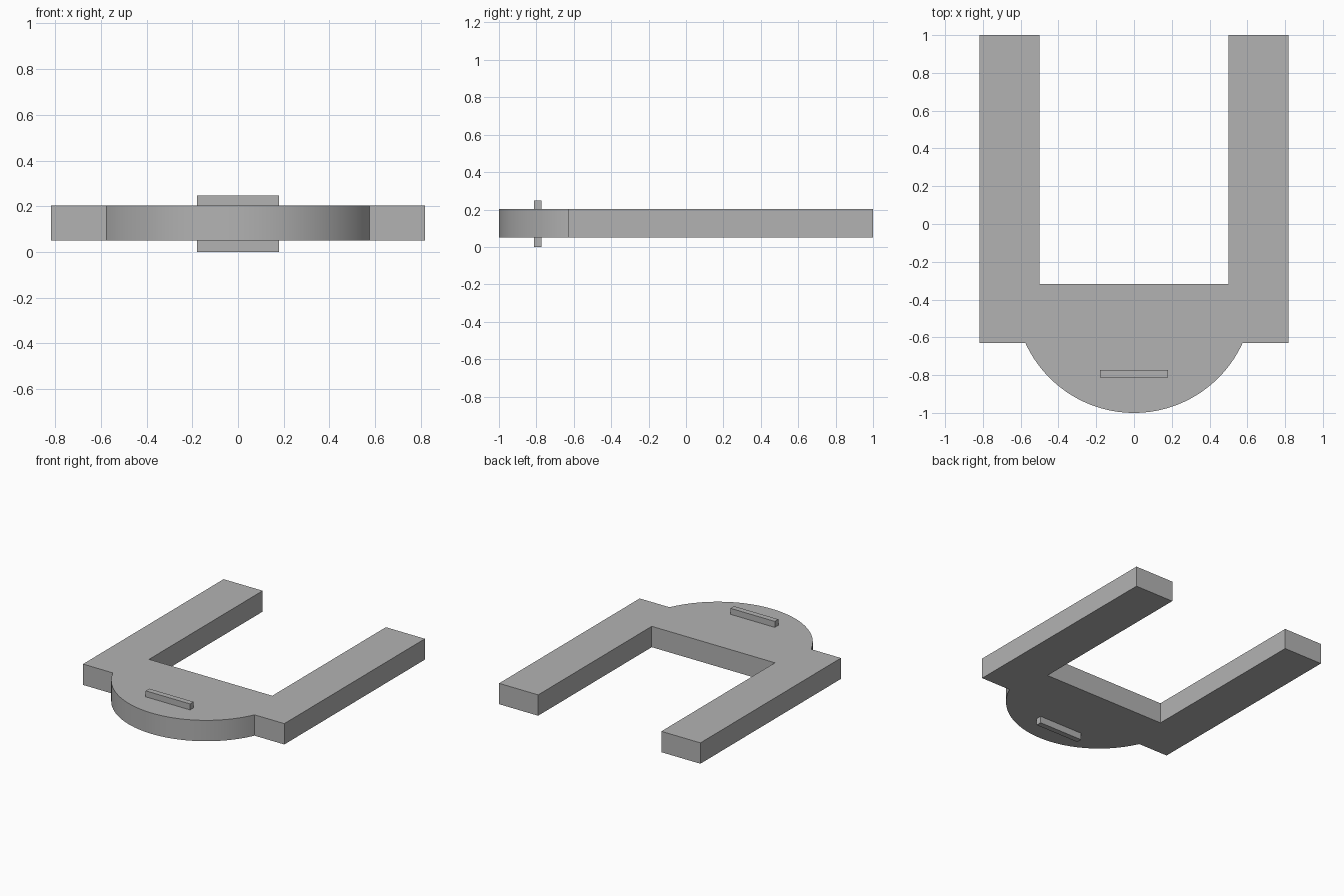
import bpy, bmesh, math

cube = bpy.data.objects.get("Cube")
if cube:
    bpy.data.objects.remove(cube, do_unlink=True)

grey = bpy.data.materials.new("plain grey")
grey.use_nodes = True
colour = (0.45, 0.45, 0.45, 1)
grey.diffuse_color = colour
grey.node_tree.nodes["Principled BSDF"].inputs["Base Color"].default_value = colour


def extrude_profile(name, points, bottom, top):
    """Solid plate from a counter-clockwise outline."""
    bm = bmesh.new()
    face = bm.faces.new([bm.verts.new((x, y, bottom)) for x, y in points])
    result = bmesh.ops.extrude_face_region(bm, geom=[face])
    verts = [g for g in result["geom"] if isinstance(g, bmesh.types.BMVert)]
    bmesh.ops.translate(bm, verts=verts, vec=(0, 0, top - bottom))
    bmesh.ops.recalc_face_normals(bm, faces=bm.faces)
    mesh = bpy.data.meshes.new(name)
    bm.to_mesh(mesh)
    bm.free()
    mesh.materials.append(grey)
    obj = bpy.data.objects.new(name, mesh)
    bpy.context.collection.objects.link(obj)
    bpy.ops.object.select_all(action="DESELECT")
    obj.select_set(True)
    bpy.context.view_layer.objects.active = obj
    bpy.ops.object.shade_smooth_by_angle(angle=math.radians(30))
    return obj


# Forked plate: two prongs, a crossbar and a rounded nose
outer, inner, shoulder, crossbar = 0.817, 0.5, -0.63, -0.317
nose_half, nose_depth = 0.575, 1 + shoulder
radius = (nose_half ** 2 + nose_depth ** 2) / (2 * nose_depth)
sweep = math.asin(nose_half / radius)
steps = 48
nose = []
for i in range(steps + 1):
    a = sweep * (2 * i / steps - 1)
    nose.append((radius * math.sin(a), radius - 1 - radius * math.cos(a)))
right_side = [(-inner, crossbar), (-inner, 1), (-outer, 1), (-outer, shoulder)]
left_side = [(-x, y) for x, y in reversed(right_side)]
extrude_profile("forked_plate", right_side + nose + left_side, 0.05, 0.203)

# Thin key bar passing through the nose
w, front, back = 0.18, -0.813, -0.772
extrude_profile("key_bar", [(-w, front), (w, front), (w, back), (-w, back)], 0, 0.247)
